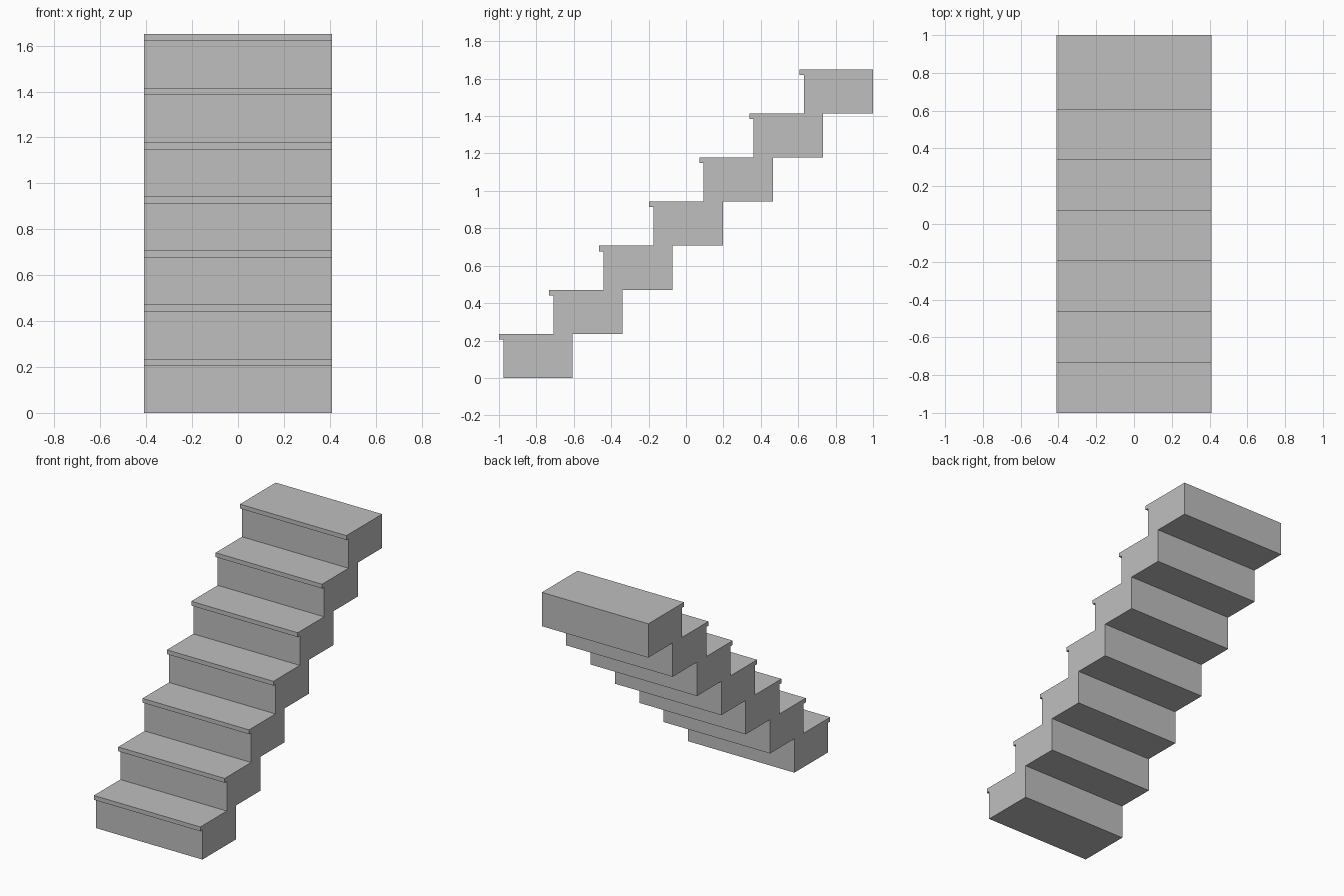
import bpy
import bmesh

cube = bpy.data.objects.get("Cube")
if cube:
    bpy.data.objects.remove(cube, do_unlink=True)

STEPS = 7
WIDTH = 0.82
HEIGHT = 1.65
DEPTH = 0.393      # full depth of one step, nosing included
NOSE = 0.023       # overhang of the tread in front of the riser
LIP = 0.03         # thickness of the nosing
RISE = HEIGHT / STEPS
RUN = (2 - DEPTH) / (STEPS - 1)

# Plain grey material
grey = bpy.data.materials.new("plain grey")
grey.use_nodes = True
color = (0.52, 0.52, 0.52, 1)
grey.diffuse_color = color
grey.node_tree.nodes["Principled BSDF"].inputs["Base Color"].default_value = color

# Side outline: risers and nosings going up, stepped underside coming down
front, back = [], []
for i in range(STEPS):
    y, z = -1 + i * RUN, i * RISE
    top = z + RISE
    front += [(y + NOSE, z), (y + NOSE, top - LIP), (y, top - LIP), (y, top)]
    back += [(y + DEPTH, z), (y + DEPTH, top)]
outline = front + back[::-1]

# Extrude the outline across the width of the flight
bm = bmesh.new()
side = bm.faces.new([bm.verts.new((-WIDTH / 2, y, z)) for y, z in outline])
result = bmesh.ops.extrude_face_region(bm, geom=[side], use_keep_orig=True)
moved = [v for v in result["geom"] if isinstance(v, bmesh.types.BMVert)]
bmesh.ops.translate(bm, verts=moved, vec=(WIDTH, 0, 0))
bmesh.ops.recalc_face_normals(bm, faces=bm.faces[:])

mesh = bpy.data.meshes.new("stair_flight")
bm.to_mesh(mesh)
bm.free()
mesh.materials.append(grey)
stairs = bpy.data.objects.new("stair_flight", mesh)
bpy.context.collection.objects.link(stairs)
